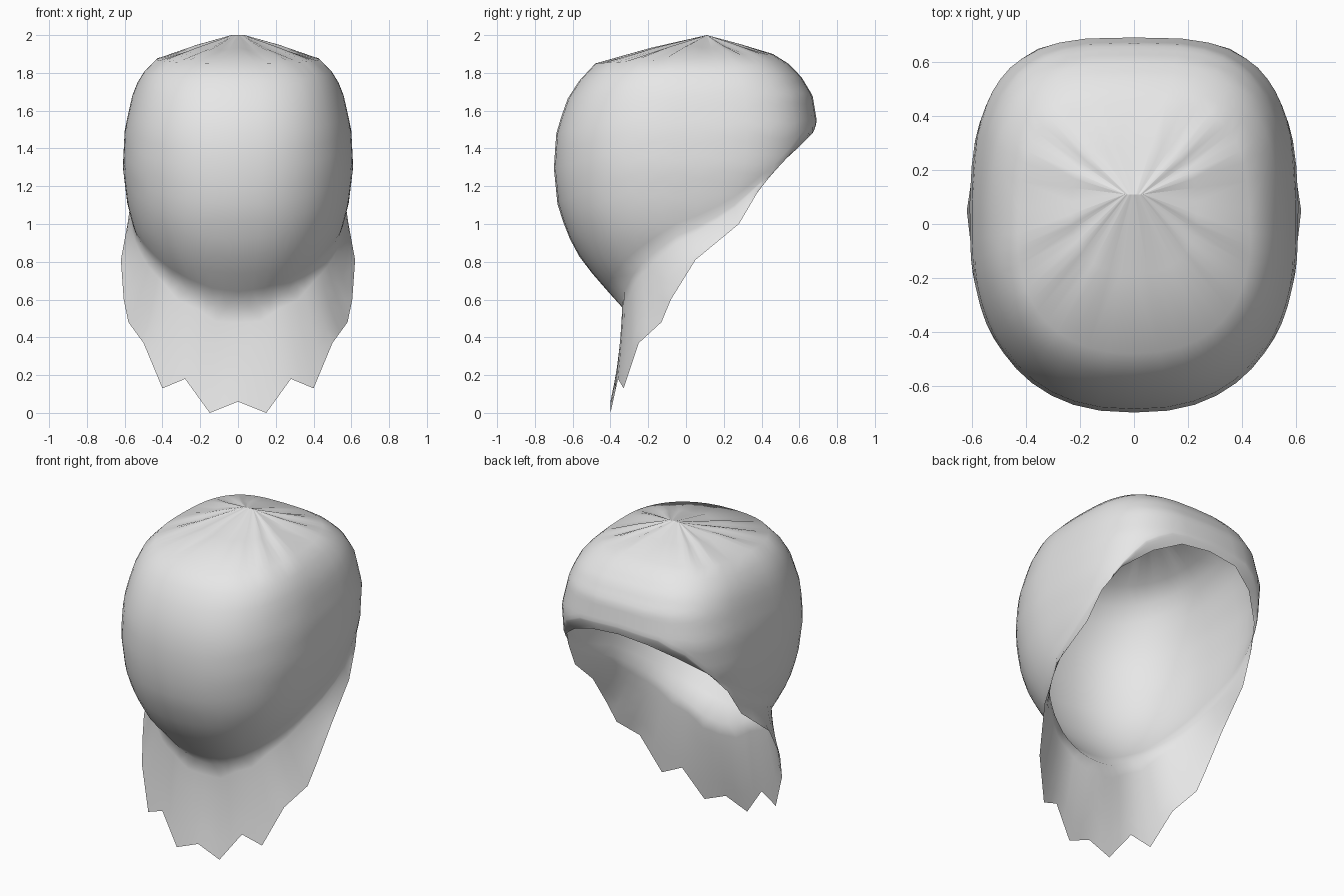
import bpy
import bmesh
from math import sin, cos, radians, pi
from mathutils import Vector

cube = bpy.data.objects.get("Cube")
if cube:
    bpy.data.objects.remove(cube, do_unlink=True)

# Dome sections: height, half width, front depth, back depth
SECTIONS = [
    (1.9, .40, .42, .46), (1.85, .46, .48, .54), (1.78, .52, .55, .61),
    (1.68, .56, .62, .67), (1.5, .60, .685, .70), (1.3, .61, .70, .66),
    (1.1, .585, .68, .55), (.95, .545, .63, .45), (.8, .47, .55, .35),
    (.65, .37, .42, .2), (.55, .3, .33, .1),
]

# Hem, front to back: angle, neck crease height, then hem point x, y, z
HEM = [
    (0, .55, 0, -.4, .06), (18, .57, .15, -.4, 0), (35, .62, .28, -.36, .18),
    (50, .68, .4, -.33, .13), (62, .75, .5, -.25, .37), (74, .83, .58, -.13, .48),
    (82, .89, .605, -.08, .6), (92, .98, .62, .05, .81), (108, 1.1, .585, .28, 1),
    (120, 1.22, .56, .38, 1.17), (132, 1.33, .5, .48, 1.3),
    (145, 1.45, .36, .6, 1.41), (162, 1.53, .2, .67, 1.48), (180, 1.55, 0, .68, 1.5),
]
DOME_ROWS = 14
FLAP_STEPS = (.15, .35, .6, .8, 1)


def blend(a, b, t):
    return [p + (q - p) * t for p, q in zip(a, b)]


def section_at(z):
    """Interpolated width and depths of the dome at a height."""
    z = min(max(z, SECTIONS[-1][0]), SECTIONS[0][0])
    for hi, lo in zip(SECTIONS, SECTIONS[1:]):
        if z >= lo[0]:
            return blend(hi, lo, (hi[0] - z) / (hi[0] - lo[0]))[1:]
    return SECTIONS[-1][1:]


def dome_point(angle, z):
    """Point on the rounded-square dome; the back is squarer than the front."""
    width, front, back = section_at(z)
    s, c = max(sin(angle), 0), cos(angle)
    power = .85 if c > 0 else .65
    y = -front * c ** power if c > 0 else back * (-c) ** power
    if s < 1e-6:
        s = 0
    return Vector((width * s ** power, y, z))


def column(key):
    """One strand of points from the gathered crown down to the hem."""
    angle, crease_z = radians(key[0]), key[1]
    hem = Vector(key[2:])
    top_z = 1.875 - .025 * cos(angle)
    crown = Vector((.035 * max(sin(angle), 0), .11, 2))
    shoulder = dome_point(angle, top_z)
    pleat = Vector((0, 0, .008 * cos(angle * 13)))
    points = [crown, crown.lerp(shoulder, .5) + pleat]
    for i in range(DOME_ROWS + 1):
        points.append(dome_point(angle, top_z + (crease_z - top_z) * i / DOME_ROWS))
    crease = points[-1]
    # The flap hangs straight at the neck, then flares to the hem
    for t in FLAP_STEPS:
        p = crease.lerp(hem, t ** 1.5)
        p.z = crease.z + (hem.z - crease.z) * t
        points.append(p)
    return points


# Half of the sheet, as a grid of strands
keys = []
for a, b in zip(HEM, HEM[1:]):
    keys += [a, blend(a, b, .5)]
keys.append(HEM[-1])

bm = bmesh.new()
grid = [[bm.verts.new(p) for p in column(k)] for k in keys]
for left, right in zip(grid, grid[1:]):
    for r in range(len(left) - 1):
        bm.faces.new((left[r], left[r + 1], right[r + 1], right[r]))
mesh = bpy.data.meshes.new("head_wrap")
bm.to_mesh(mesh)
bm.free()

wrap = bpy.data.objects.new("head_wrap", mesh)
bpy.context.collection.objects.link(wrap)

# Plain cloth colour
cloth = bpy.data.materials.new("light_grey_cloth")
cloth.use_nodes = True
grey = (.8, .8, .8, 1)
cloth.diffuse_color = grey
cloth.node_tree.nodes["Principled BSDF"].inputs["Base Color"].default_value = grey
mesh.materials.append(cloth)

# Smooth shading and the other half
bpy.ops.object.select_all(action="DESELECT")
wrap.select_set(True)
bpy.context.view_layer.objects.active = wrap
bpy.ops.object.shade_smooth_by_angle(angle=pi / 3)
mirror = wrap.modifiers.new("mirror", "MIRROR")
mirror.use_axis[0] = True
mirror.merge_threshold = .0005
